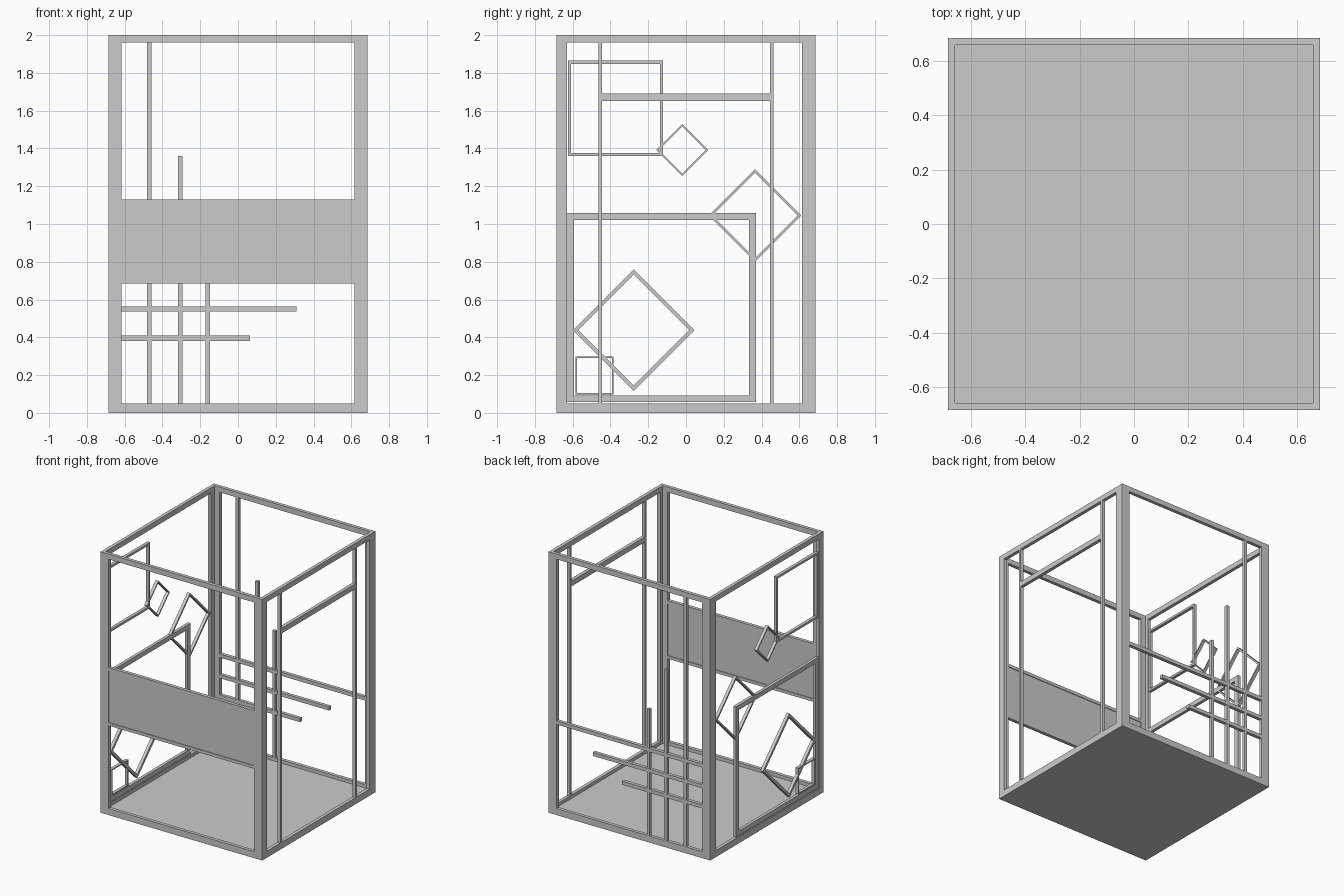
import bpy, bmesh, math

if "Cube" in bpy.data.objects:
    bpy.data.objects.remove(bpy.data.objects["Cube"])

H = 0.685     # half width of the cage
T = 0.026     # thickness of every wall part
I = H - T     # inner wall plane


def box(name, x, y, z):
    """Box from (min, max) pairs."""
    bm = bmesh.new()
    bmesh.ops.create_cube(bm, size=1)
    for v in bm.verts:
        for i, (a, b) in enumerate((x, y, z)):
            v.co[i] = a if v.co[i] < 0 else b
    return finish(name, bm)


def finish(name, bm):
    bmesh.ops.recalc_face_normals(bm, faces=bm.faces)
    me = bpy.data.meshes.new(name)
    bm.to_mesh(me)
    bm.free()
    ob = bpy.data.objects.new(name, me)
    bpy.context.collection.objects.link(ob)
    return ob


def square_frame(name, cy, cz, side, bar, angle=0):
    """Hollow square lying in the left wall, optionally turned."""
    bm = bmesh.new()
    rings = []
    for x in (-H + 0.001, -I - 0.001):
        for s in (side / 2, side / 2 - bar):
            ring = []
            for k in range(4):
                a = math.radians(angle + 45 + 90 * k)
                r = s * math.sqrt(2)
                ring.append(bm.verts.new((x, cy + r * math.cos(a), cz + r * math.sin(a))))
            rings.append(ring)
    for a, b in ((0, 1), (1, 3), (3, 2), (2, 0)):
        for k in range(4):
            n = (k + 1) % 4
            bm.faces.new((rings[a][k], rings[a][n], rings[b][n], rings[b][k]))
    return finish(name, bm)


# L-shaped corner posts
for sx, nx in ((-1, "left"), (1, "right")):
    for sy, ny, flange in ((-1, "front", 0.63), (1, "back", 0.615)):
        bm = bmesh.new()
        prof = [(H, H), (0.617, H), (0.617, I), (I, I), (I, flange), (H, flange)]
        f = bm.faces.new([bm.verts.new((sx * px, sy * py, 0)) for px, py in prof])
        up = bmesh.ops.extrude_face_region(bm, geom=[f])["geom"]
        bmesh.ops.translate(bm, vec=(0, 0, 2),
                            verts=[v for v in up if isinstance(v, bmesh.types.BMVert)])
        finish(f"{ny}_{nx}_post", bm)

# Floor, top and bottom rails
box("floor", (-I, I), (-I, I), (0, 0.025))
for level, z in (("bottom", (0, 0.05)), ("top", (1.96, 2))):
    for s, side in ((-1, "front"), (1, "back")):
        box(f"{side}_{level}_rail", (-0.617, 0.617), sorted((s * I, s * H)), z)
    for s, side in ((-1, "left"), (1, "right")):
        box(f"{side}_{level}_rail", sorted((s * I, s * H)), (-0.63, 0.615), z)

# Front band with a rim along both edges
box("front_panel", (-0.617, 0.617), (-H + 0.005, -I - 0.005), (0.70, 1.11))
for n, z in (("lower", (0.685, 0.708)), ("upper", (1.106, 1.13))):
    box(f"front_panel_{n}_rim", (-0.617, 0.617), (-H, -I), z)

# Back lattice
for i, (x, top) in enumerate(((-0.47, 1.96), (-0.305, 1.36), (-0.16, 1.02))):
    box(f"back_upright_{i + 1}", (x - 0.0115, x + 0.0115), (I + 0.001, H - 0.001), (0.05, top))
for i, (z, end) in enumerate(((0.395, 0.063), (0.55, 0.31), (0.708, 0.617))):
    box(f"back_crossbar_{i + 1}", (-0.617, end), (I, H), (z - 0.014, z + 0.014))

# Right wall uprights and crossbar
for n, y in (("front", -0.455), ("back", 0.455)):
    box(f"right_{n}_upright", (I, H), (y - 0.009, y + 0.009), (0.03, 1.96))
box("right_crossbar", (I, H), (-0.446, 0.446), (1.65, 1.69))

# Left wall squares and diamonds
square_frame("large_square", -0.13, 0.557, 1.0, 0.036)
square_frame("upper_square", -0.373, 1.612, 0.505, 0.017)
square_frame("small_square", -0.485, 0.198, 0.20, 0.008)
R2 = math.sqrt(2)
square_frame("large_diamond", -0.277, 0.438, 0.322 * R2, 0.02, 45)
square_frame("middle_diamond", 0.365, 1.045, 0.245 * R2, 0.013, 45)
square_frame("small_diamond", -0.02, 1.392, 0.138 * R2, 0.009, 45)
